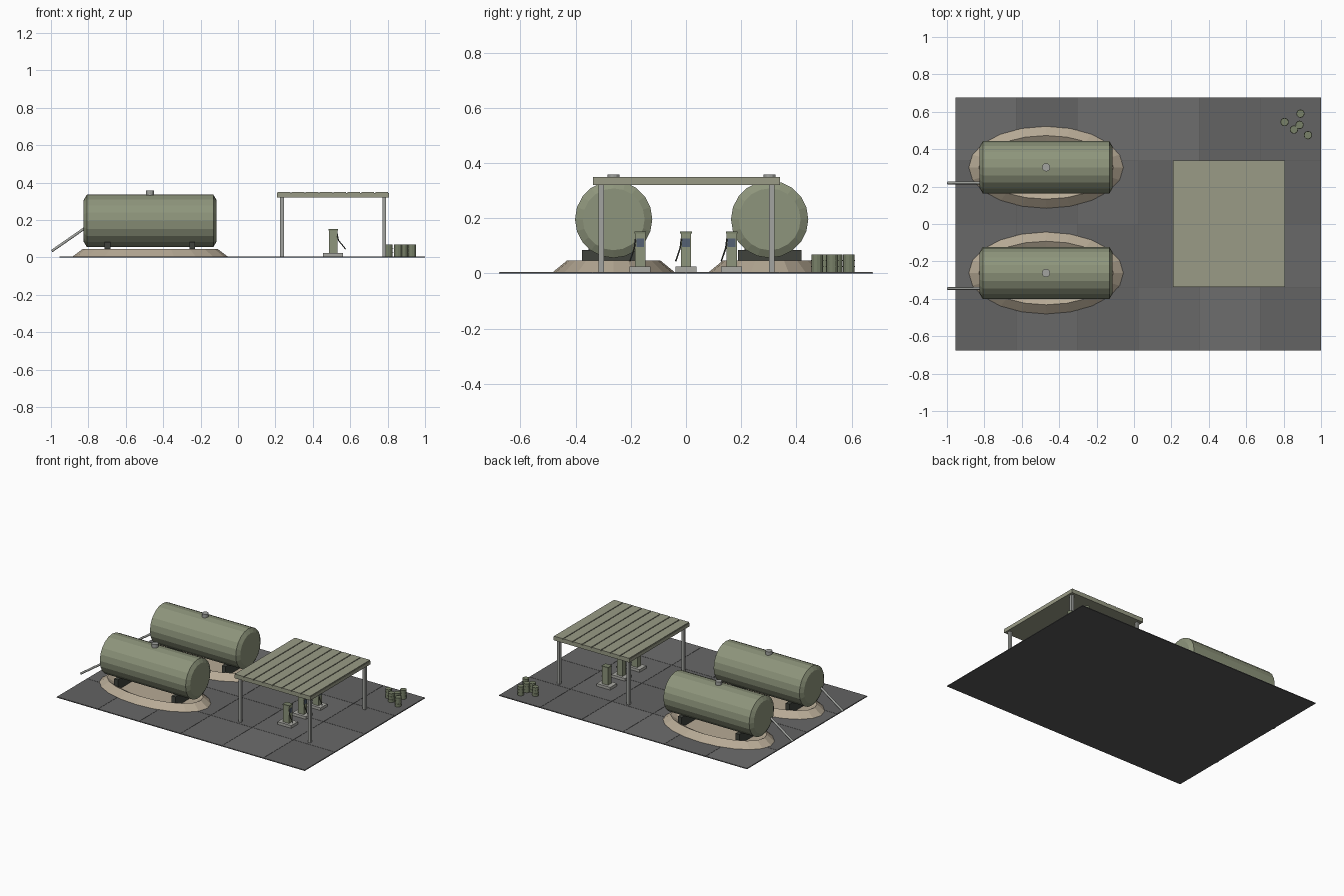
import bpy, bmesh, random
from math import cos, sin, pi
from mathutils import Vector

if "Cube" in bpy.data.objects:
    bpy.data.objects.remove(bpy.data.objects["Cube"])

random.seed(4)


def mat(name, r, g, b):
    m = bpy.data.materials.new(name)
    m.diffuse_color = (r, g, b, 1)
    m.use_nodes = True
    m.node_tree.nodes["Principled BSDF"].inputs["Base Color"].default_value = m.diffuse_color
    return m


OLIVE = mat("olive", 0.27, 0.30, 0.20)
BARREL = mat("barrel_green", 0.19, 0.22, 0.14)
ROOF = mat("roof_paint", 0.32, 0.33, 0.24)
SAND = mat("sand", 0.47, 0.40, 0.30)
DARK = mat("dark_steel", 0.05, 0.055, 0.045)
STEEL = mat("steel", 0.36, 0.37, 0.35)
CONCRETE = mat("concrete", 0.40, 0.40, 0.37)
GLASS = mat("screen_blue", 0.09, 0.12, 0.17)
SLAB = mat("slab_grey", 0.10, 0.10, 0.10)
TILES = [mat("tile_%d" % i, v, v, v) for i, v in enumerate((0.125, 0.14, 0.155))]


def finish(name, bm, material):
    bmesh.ops.recalc_face_normals(bm, faces=bm.faces)
    me = bpy.data.meshes.new(name)
    bm.to_mesh(me)
    bm.free()
    me.materials.append(material)
    ob = bpy.data.objects.new(name, me)
    bpy.context.collection.objects.link(ob)
    return ob


def box(name, x, y, z, material):
    """Box from (min, max) pairs."""
    bm = bmesh.new()
    bmesh.ops.create_cube(bm, size=1)
    for v in bm.verts:
        v.co = [lo + (c + 0.5) * (hi - lo) for c, (lo, hi) in zip(v.co, (x, y, z))]
    return finish(name, bm, material)


def loft(name, centre, rings, n, material, axis="Z"):
    """Closed solid through rings of (radius a, radius b, height along axis)."""
    bm = bmesh.new()
    loops = []
    for a, b, h in rings:
        loop = []
        for i in range(n):
            t = 2 * pi * i / n
            p = Vector((a * cos(t), b * sin(t), h))
            if axis == "X":
                p = Vector((p.z, p.x, p.y))
            loop.append(bm.verts.new(p + Vector(centre)))
        loops.append(loop)
    for lo, hi in zip(loops, loops[1:]):
        for i in range(n):
            j = (i + 1) % n
            bm.faces.new((lo[i], lo[j], hi[j], hi[i]))
    bm.faces.new(loops[0])
    bm.faces.new(loops[-1])
    return finish(name, bm, material)


def tube(name, pts, r, material):
    cu = bpy.data.curves.new(name, "CURVE")
    cu.dimensions = "3D"
    cu.bevel_depth = r
    cu.bevel_resolution = 1
    cu.use_fill_caps = True
    sp = cu.splines.new("POLY")
    sp.points.add(len(pts) - 1)
    for p, co in zip(sp.points, pts):
        p.co = (*co, 1)
    cu.materials.append(material)
    ob = bpy.data.objects.new(name, cu)
    bpy.context.collection.objects.link(ob)


# paved ground: thin slab with a 6 x 4 grid of tiles
X0, X1, Y0, Y1 = -0.955, 1.0, -0.677, 0.677
box("ground_slab", (X0, X1), (Y0, Y1), (0, 0.004), SLAB)
dx, dy, g = (X1 - X0) / 6, (Y1 - Y0) / 4, 0.001
for i in range(6):
    for j in range(4):
        x, y = X0 + i * dx, Y0 + j * dy
        box("ground_tile", (x + g, x + dx - g), (y + g, y + dy - g),
            (0.003, 0.006), random.choice(TILES))

# two storage tanks, each in an earth berm
TX = -0.47
for ty in (-0.262, 0.303):
    loft("berm", (TX, ty, 0),
         [(0.42, 0.225, 0.001), (0.36, 0.17, 0.046), (0.30, 0.11, 0.012)], 20, SAND)
    loft("tank", (TX, ty, 0.196),
         [(0.112, 0.112, -0.355), (0.14, 0.14, -0.338),
          (0.14, 0.14, 0.338), (0.112, 0.112, 0.355)], 20, OLIVE, "X")
    loft("tank_hatch", (TX, ty, 0), [(0.022, 0.022, 0.325), (0.022, 0.022, 0.358)], 12, STEEL)
    for sx in (-0.698, -0.244):
        box("tank_saddle", (sx - 0.015, sx + 0.015), (ty - 0.115, ty + 0.115),
            (0.008, 0.084), DARK)
    tube("tank_pipe", [(-0.80, ty - 0.083, 0.17), (-0.996, ty - 0.083, 0.034)], 0.008, STEEL)

# canopy: posts, roof slab and raised roof ribs
for px in (0.235, 0.782):
    for py in (-0.307, 0.310):
        box("canopy_post", (px - 0.01, px + 0.01), (py - 0.01, py + 0.01), (0.004, 0.325), STEEL)
box("canopy_roof", (0.208, 0.806), (-0.337, 0.340), (0.32, 0.344), ROOF)
w = 0.598 / 8
for i in range(8):
    x = 0.208 + i * w
    box("roof_panel", (x + 0.003, x + w - 0.003), (-0.337, 0.340), (0.343, 0.350), ROOF)

# three fuel pumps
for py in (-0.166, 0.0, 0.165):
    box("pump_base", (0.455, 0.562), (py - 0.038, py + 0.038), (0.004, 0.025), CONCRETE)
    box("pump_body", (0.486, 0.532), (py - 0.019, py + 0.019), (0.025, 0.145), OLIVE)
    box("pump_cap", (0.483, 0.535), (py - 0.021, py + 0.021), (0.145, 0.152), BARREL)
    box("pump_screen", (0.53, 0.534), (py - 0.014, py + 0.014), (0.095, 0.127), GLASS)
    tube("pump_hose", [(0.530, py - 0.017, 0.125), (0.537, py - 0.021, 0.092),
                       (0.575, py - 0.037, 0.045)], 0.003, DARK)

# loose cluster of barrels
for bx, by in ((0.805, 0.545), (0.855, 0.505), (0.89, 0.59), (0.885, 0.53), (0.93, 0.475)):
    loft("barrel", (bx, by, 0), [(0.021, 0.021, 0.004), (0.021, 0.021, 0.069)], 12, BARREL)
    for z in (0.025, 0.047):
        loft("barrel_hoop", (bx, by, z), [(0.0225, 0.0225, -0.0015), (0.0225, 0.0225, 0.0015)],
             12, BARREL)
